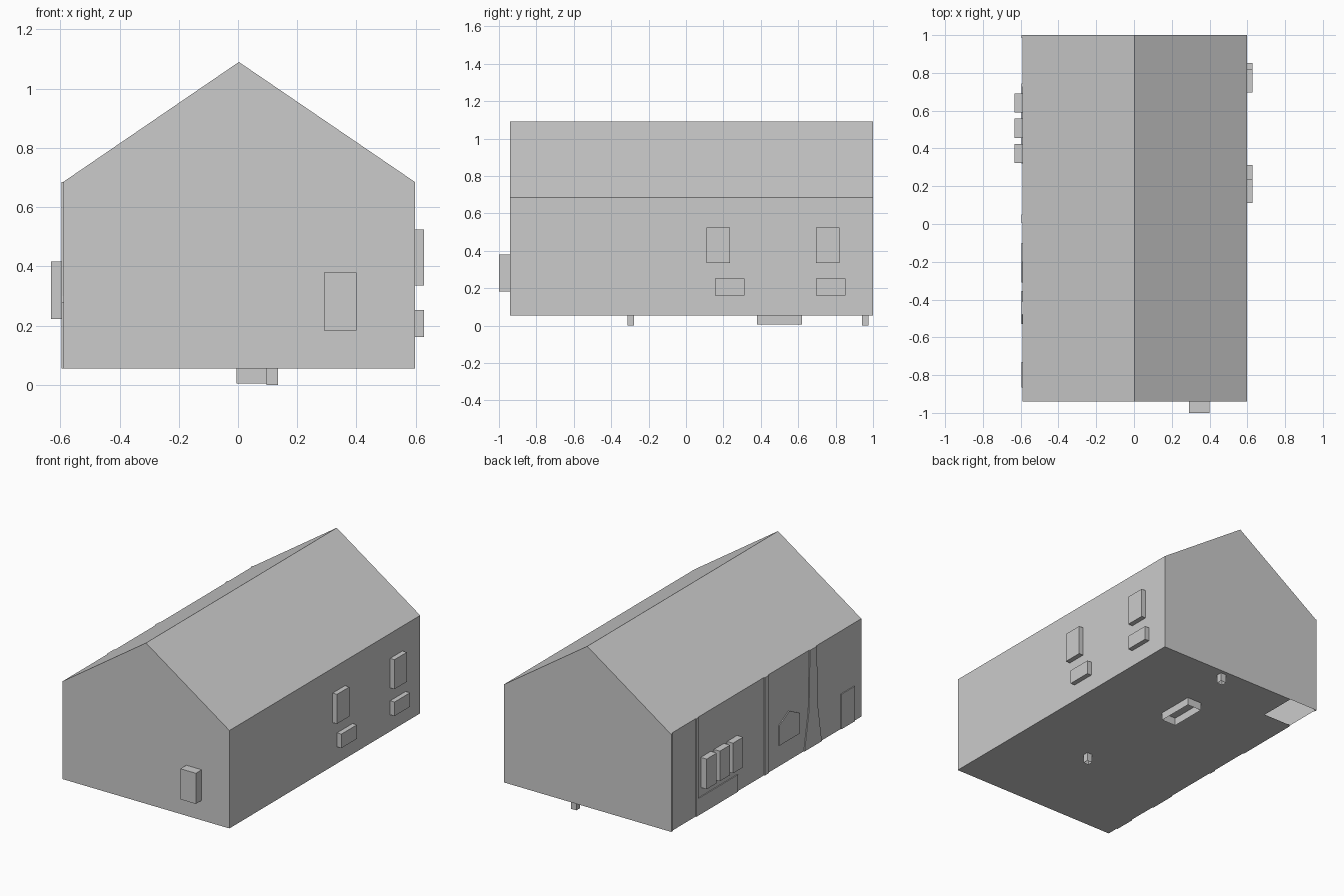
import bpy

if "Cube" in bpy.data.objects:
    bpy.data.objects.remove(bpy.data.objects["Cube"])

ZB, ZE, ZR = 0.055, 0.685, 1.09      # floor, eave and ridge heights
XL, XR, XM = -0.59, 0.597, 0.003     # left wall, right wall, ridge
YF, YB = -0.94, 1.0                  # front and back


def mesh(name, verts, faces):
    me = bpy.data.meshes.new(name)
    me.from_pydata(verts, [], faces)
    me.update()
    ob = bpy.data.objects.new(name, me)
    bpy.context.collection.objects.link(ob)
    return ob


def box(name, x0, x1, y0, y1, z0, z1, open_bottom=False):
    v = [(x, y, z) for z in (z0, z1) for x, y in ((x0, y0), (x1, y0), (x1, y1), (x0, y1))]
    f = [(0, 1, 5, 4), (1, 2, 6, 5), (2, 3, 7, 6), (3, 0, 4, 7)]
    if not open_bottom:
        f += [(3, 2, 1, 0), (4, 5, 6, 7)]
    return mesh(name, v, f)


def wall_panel(name, outline, depth=0.006):
    # shallow relief on the left wall, outline given as (y, z)
    n = len(outline)
    v = [(x, y, z) for x in (XL, XL - depth) for y, z in outline]
    f = [tuple(range(n, 2 * n))]
    f += [(i, (i + 1) % n, (i + 1) % n + n, i + n) for i in range(n)]
    return mesh(name, v, f)


def rect(y0, y1, z0, z1):
    return [(y0, z0), (y0, z1), (y1, z1), (y1, z0)]


# Hollow house shell: gables, side walls and roof slopes
profile = [(XL, ZB), (XR, ZB), (XR, ZE), (XM, ZR), (XL, ZE)]
verts = [(x, y, z) for y in (YF, YB) for x, z in profile]
mesh("house_shell", verts, [(0, 1, 2, 3, 4), (9, 8, 7, 6, 5), (1, 6, 7, 2),
                            (2, 7, 8, 3), (3, 8, 9, 4), (4, 9, 5, 0)])

# Floor with an open notch in the back left corner
floor = [(XL, YF), (XR, YF), (XR, YB), (-0.39, YB), (-0.39, 0.76), (XL, 0.76)]
mesh("floor", [(x, y, ZB) for x, y in floor], [(5, 4, 3, 2, 1, 0)])

# Front window box
box("front_window", 0.29, 0.40, -1.0, YF, 0.183, 0.38)

# Right side windows: tall above, low below
for i, (y0, y1) in enumerate(((0.11, 0.235), (0.695, 0.82))):
    box(f"tall_window_{i}", XR, 0.628, y0, y1, 0.335, 0.525)
for i, (y0, y1) in enumerate(((0.155, 0.312), (0.695, 0.852))):
    box(f"low_window_{i}", XR, 0.628, y0, y1, 0.162, 0.252)

# Left side windows
for i in range(3):
    y = 0.322 + 0.134 * i
    box(f"left_window_{i}", -0.632, XL, y, y + 0.102, 0.222, 0.416)

# Shallow panels on the left wall
for i, (y0, y1) in enumerate(((0.985, 1.0), (0.725, 0.745), (0.005, 0.05))):
    wall_panel(f"wall_strip_{i}", rect(y0, y1, ZB, ZE))
wall_panel("window_base", rect(0.32, 0.73, ZB, 0.165))
wall_panel("small_door", rect(-0.865, -0.73, ZB, 0.28))
wall_panel("peaked_panel", [(-0.31, 0.19), (-0.31, 0.32), (-0.2, 0.375), (-0.1, 0.32), (-0.1, 0.19)])
wall_panel("tapered_chimney", [(-0.53, ZB), (-0.49, 0.3), (-0.48, ZE),
                               (-0.41, ZE), (-0.40, 0.3), (-0.355, ZB)])

# Supports below the floor, open at the bottom
box("floor_duct", -0.005, 0.097, 0.38, 0.62, 0.005, ZB, True)
for i, (y0, y1) in enumerate(((-0.312, -0.277), (0.94, 0.977))):
    box(f"support_post_{i}", 0.097, 0.135, y0, y1, 0.0, ZB, True)
